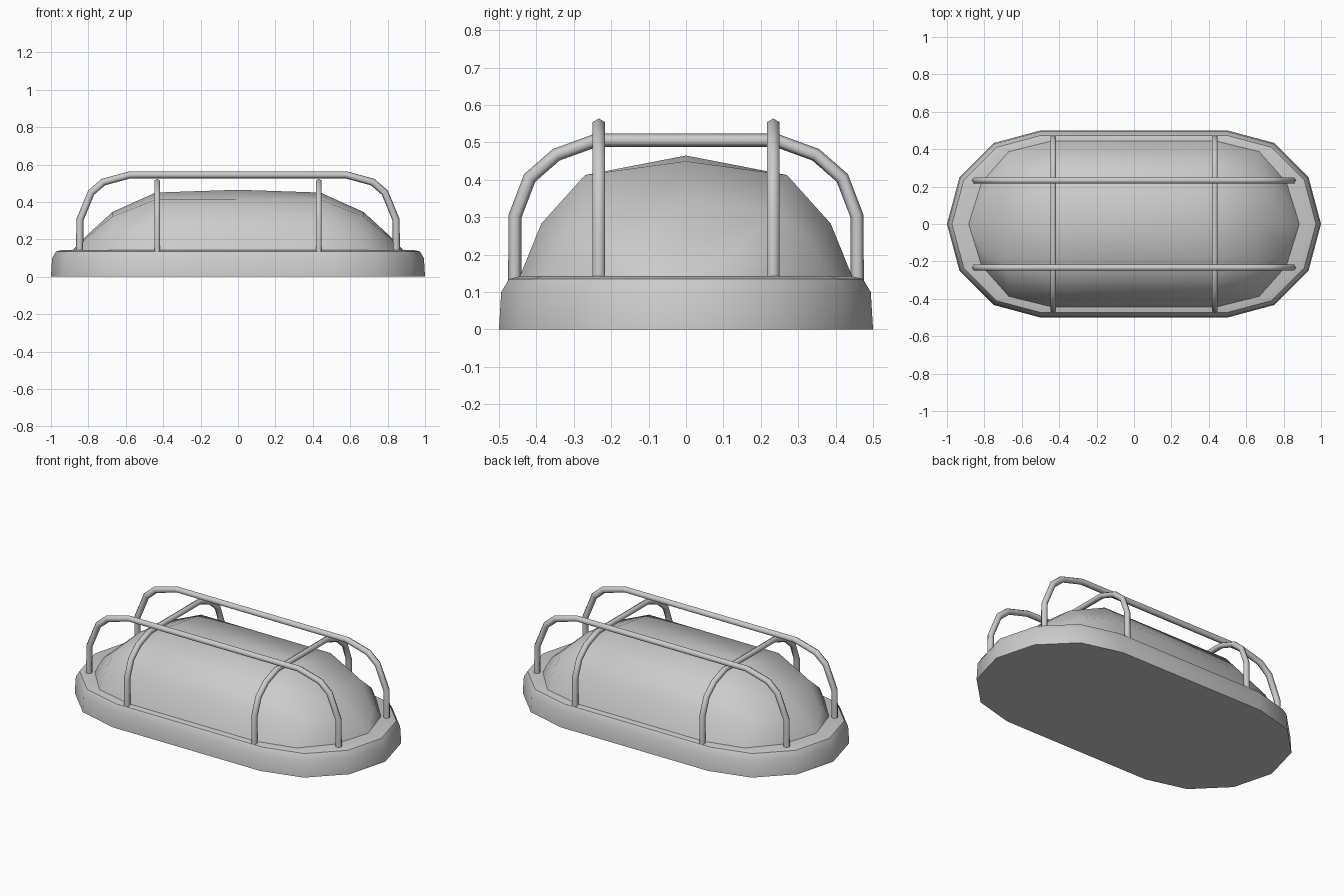
import bpy, bmesh, math
from mathutils import Vector

if "Cube" in bpy.data.objects:
    bpy.data.objects.remove(bpy.data.objects["Cube"])


def finish(name, bm, angle=40):
    bmesh.ops.recalc_face_normals(bm, faces=bm.faces)
    me = bpy.data.meshes.new(name)
    bm.to_mesh(me)
    bm.free()
    ob = bpy.data.objects.new(name, me)
    bpy.context.collection.objects.link(ob)
    bpy.ops.object.select_all(action='DESELECT')
    ob.select_set(True)
    bpy.context.view_layer.objects.active = ob
    bpy.ops.object.shade_smooth_by_angle(angle=math.radians(angle))
    return ob


def bridge(bm, a, b, closed=True):
    n = len(a)
    for i in range(n if closed else n - 1):
        j = (i + 1) % n
        bm.faces.new((a[i], a[j], b[j], b[i]))


def stadium(r, z):
    pts = []
    for side, start in ((1, -90), (-1, 90)):
        for k in range(7):
            a = math.radians(start + 30 * k)
            pts.append((side * 0.5 + r * math.cos(a), r * math.sin(a), z))
    return pts


# Base: rounded rim extruded from a low-poly stadium outline
bm = bmesh.new()
rings = [[bm.verts.new(p) for p in stadium(r, z)]
         for r, z in ((0.5, 0), (0.494, 0.1), (0.473, 0.135), (0.44, 0.143))]
for a, b in zip(rings, rings[1:]):
    bridge(bm, a, b)
bm.faces.new(rings[0])
bm.faces.new(rings[-1])
finish("base", bm)

# Lens dome: arched cross-sections lofted along x, closing to a point at each end
arch = ((1, 0), (0.87, 0.46), (0.607, 0.88), (0, 1),
        (-0.607, 0.88), (-0.87, 0.46), (-1, 0))
half = ((0.44, 0.445, 0.31), (0.67, 0.388, 0.207), (0.815, 0.225, 0.075))
sections = [(-x, w, h) for x, w, h in reversed(half)] + [(0, 0.445, 0.325)] + list(half)
bm = bmesh.new()
rows = []
for x, w, h in sections:
    side_h = 0.31 if x == 0 else h
    rows.append([bm.verts.new((x, w * y, 0.14 + (h if y == 0 else side_h) * z))
                 for y, z in arch])
for a, b in zip(rows, rows[1:]):
    bridge(bm, a, b, closed=False)
for x, row in ((-0.885, rows[0]), (0.885, rows[-1])):
    tip = bm.verts.new((x, 0, 0.14))
    for a, b in zip(row, row[1:]):
        bm.faces.new((a, b, tip))
finish("lens_dome", bm)


# Guard bars: hexagonal tubes with mitred bends in a vertical plane
def bar(name, half_path, axis, offset, radius):
    path = [Vector((-u, z)) for u, z in half_path]
    path += [Vector((u, z)) for u, z in reversed(half_path)]
    bm = bmesh.new()
    rings = []
    for i, p in enumerate(path):
        d0 = (p - path[i - 1]).normalized() if i else (path[1] - p).normalized()
        d1 = (path[i + 1] - p).normalized() if i < len(path) - 1 else d0
        t = (d0 + d1).normalized()
        n = Vector((-t.y, t.x)) / t.dot(d0)
        ring = []
        for k in range(6):
            a = math.radians(60 * k)
            q = p + n * radius * math.cos(a)
            s = offset + radius * math.sin(a)
            ring.append(bm.verts.new((q.x, s, q.y) if axis == 'x' else (s, q.x, q.y)))
        rings.append(ring)
    for a, b in zip(rings, rings[1:]):
        bridge(bm, a, b)
    bm.faces.new(rings[0])
    bm.faces.new(rings[-1])
    finish(name, bm, 65)


long_path = ((0.847, 0.13), (0.845, 0.305), (0.785, 0.45), (0.72, 0.506), (0.577, 0.545))
cross_path = ((0.458, 0.13), (0.457, 0.303), (0.418, 0.405), (0.347, 0.467), (0.24, 0.506))
for label, s in (("front", -1), ("back", 1)):
    bar("guard_bar_" + label, long_path, 'x', s * 0.233, 0.019)
for label, s in (("left", -1), ("right", 1)):
    bar("guard_hoop_" + label, cross_path, 'y', s * 0.432, 0.0175)
